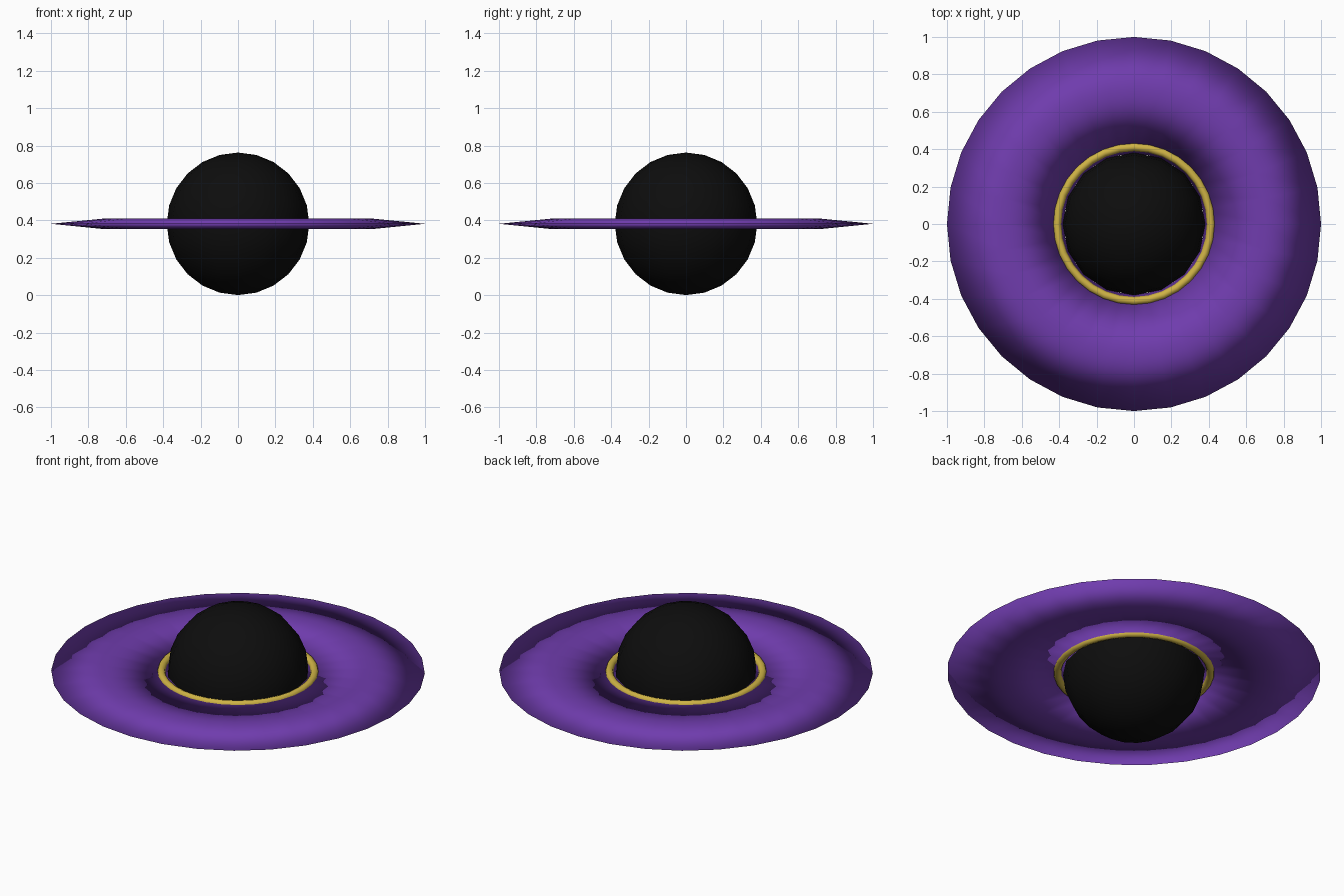
import bpy, math

if "Cube" in bpy.data.objects:
    bpy.data.objects.remove(bpy.data.objects["Cube"])

ZC = 0.382  # height of the ring plane


def material(name, rgb):
    m = bpy.data.materials.new(name)
    m.diffuse_color = (*rgb, 1)
    m.use_nodes = True
    m.node_tree.nodes["Principled BSDF"].inputs["Base Color"].default_value = m.diffuse_color
    return m


def lathe(name, profile, sides, mat):
    """Spin a closed (radius, height) loop around z."""
    n = len(profile)
    verts = [(r * math.cos(2 * math.pi * i / sides), r * math.sin(2 * math.pi * i / sides), z)
             for i in range(sides) for r, z in profile]
    faces = [(i * n + j, (i + 1) % sides * n + j,
              (i + 1) % sides * n + (j + 1) % n, i * n + (j + 1) % n)
             for i in range(sides) for j in range(n)]
    mesh = bpy.data.meshes.new(name)
    mesh.from_pydata(verts, [], faces)
    mesh.materials.append(mat)
    mesh.shade_smooth()
    ob = bpy.data.objects.new(name, mesh)
    bpy.context.collection.objects.link(ob)
    ob.location.z = ZC
    return ob


black = material("black", (0.004, 0.004, 0.004))
purple = material("purple", (0.16, 0.045, 0.42))
gold = material("gold", (0.62, 0.45, 0.06))

# Dark central sphere
bpy.ops.mesh.primitive_uv_sphere_add(segments=16, ring_count=12, radius=0.381, location=(0, 0, ZC))
core = bpy.context.object
core.name = "core_sphere"
core.data.materials.append(black)
core.data.shade_smooth()

# Wide flat disc with a diamond section, thickest at mid radius
lathe("disc", [(0.375, 0), (0.708, -0.029), (1.0, 0), (0.708, 0.029)], 32, purple)

# Thin bright ring hugging the sphere
tube = [(0.411 + 0.022 * math.cos(a * math.pi / 4), 0.022 * math.sin(a * math.pi / 4)) for a in range(8)]
lathe("inner_ring", tube, 32, gold)

# Consistent outward normals and sharp edges
for ob in bpy.context.collection.objects:
    bpy.ops.object.select_all(action='DESELECT')
    ob.select_set(True)
    bpy.context.view_layer.objects.active = ob
    bpy.ops.object.mode_set(mode='EDIT')
    bpy.ops.mesh.select_all(action='SELECT')
    bpy.ops.mesh.normals_make_consistent(inside=False)
    bpy.ops.object.mode_set(mode='OBJECT')
